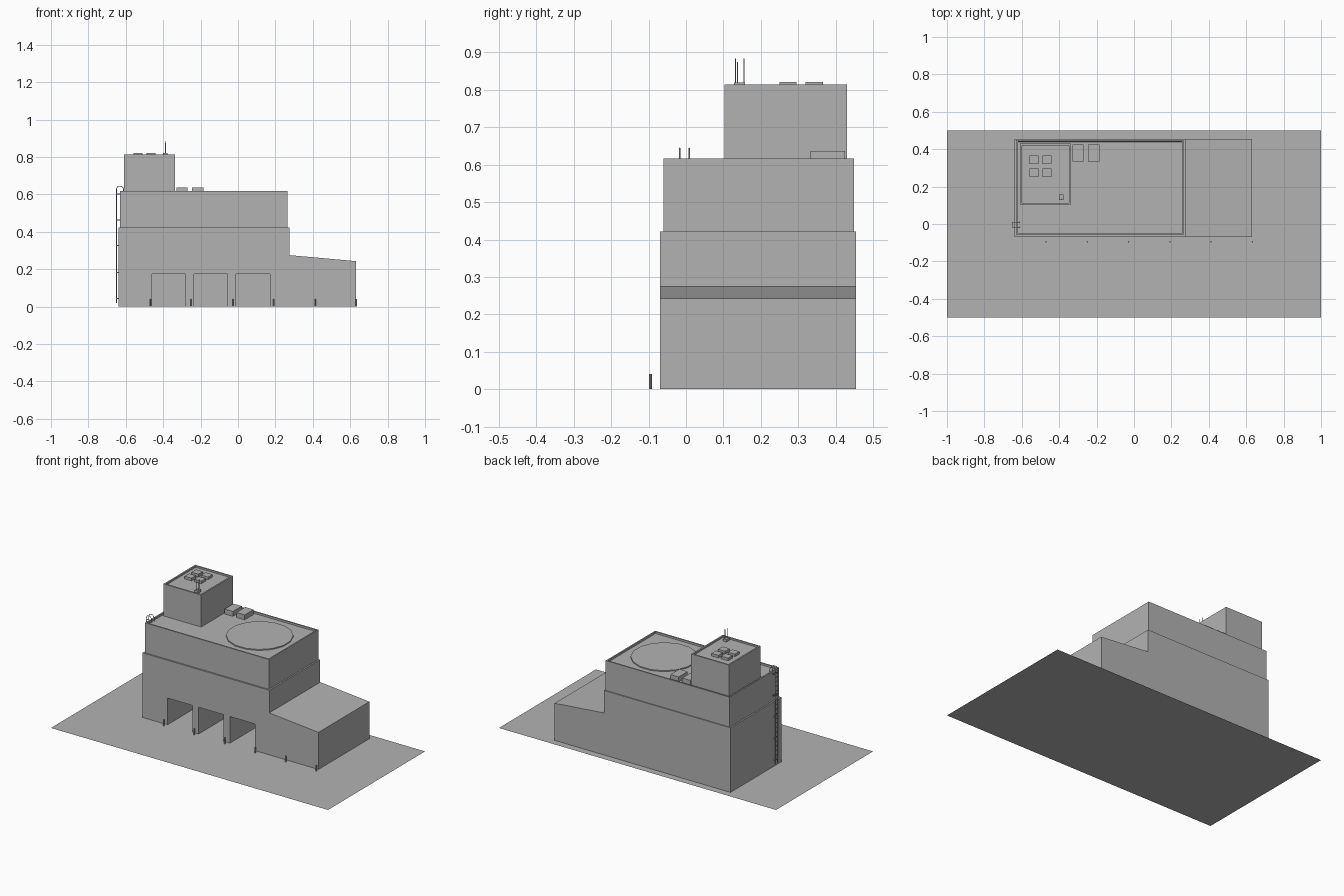
import bpy, bmesh, math
from mathutils import Vector

cube = bpy.data.objects.get("Cube")
if cube:
    bpy.data.objects.remove(cube, do_unlink=True)

grey = bpy.data.materials.new("plain grey")
grey.use_nodes = True
COLOUR = (0.45, 0.45, 0.45, 1)
grey.diffuse_color = COLOUR
grey.node_tree.nodes["Principled BSDF"].inputs["Base Color"].default_value = COLOUR


def finish(bm, name):
    bmesh.ops.recalc_face_normals(bm, faces=bm.faces)
    mesh = bpy.data.meshes.new(name)
    bm.to_mesh(mesh)
    bm.free()
    mesh.materials.append(grey)
    obj = bpy.data.objects.new(name, mesh)
    bpy.context.collection.objects.link(obj)
    return obj


def box(name, low, high, rim=0, sink=0):
    """Box between two corners, with an optional parapet around a sunken roof."""
    bm = bmesh.new()
    bmesh.ops.create_cube(bm, size=1)
    low, high = Vector(low), Vector(high)
    for v in bm.verts:
        v.co = (low + high) / 2 + v.co * (high - low)
    if rim:
        bm.normal_update()
        top = max(bm.faces, key=lambda f: f.calc_center_median().z)
        for thickness, drop in ((rim, 0), (0.0001, sink)):
            bmesh.ops.inset_region(bm, faces=[top], thickness=thickness)
            for v in top.verts:
                v.co.z -= drop
    return finish(bm, name)


def cylinder(name, x, y, z0, z1, radius, sides=8, turn=0):
    bm = bmesh.new()
    bmesh.ops.create_cone(bm, cap_ends=True, segments=sides,
                          radius1=radius, radius2=radius, depth=z1 - z0)
    c, s = math.cos(turn), math.sin(turn)
    for v in bm.verts:
        px, py, pz = v.co
        v.co = (x + c * px - s * py, y + s * px + c * py, (z0 + z1) / 2 + pz)
    return finish(bm, name)


# Ground
bm = bmesh.new()
bmesh.ops.create_grid(bm, x_segments=1, y_segments=1, size=1)
for v in bm.verts:
    v.co.y *= 0.5
finish(bm, "ground")

# Main block with the sloping side wing
profile = [(-0.64, 0.001), (0.63, 0.001), (0.63, 0.243), (0.275, 0.275),
           (0.275, 0.422), (-0.64, 0.422)]
bm = bmesh.new()
face = bm.faces.new([bm.verts.new((x, -0.07, z)) for x, z in profile])
moved = bmesh.ops.extrude_face_region(bm, geom=[face])["geom"]
for v in moved:
    if isinstance(v, bmesh.types.BMVert):
        v.co.y = 0.455
main_block = finish(bm, "main_block")

# Three open bays cut into the front
for x in (-0.46, -0.235, -0.01):
    cutter = box("bay_cutter", (x, -0.2, -0.1), (x + 0.18, 0.33, 0.175))
    cutter.hide_render = True
    cut = main_block.modifiers.new("bay", "BOOLEAN")
    cut.operation, cut.solver, cut.object = "DIFFERENCE", "EXACT", cutter
    bpy.context.view_layer.objects.active = main_block
    bpy.ops.object.modifier_apply(modifier=cut.name)
    bpy.data.objects.remove(cutter, do_unlink=True)

# Upper storey and tower with parapets
box("upper_storey", (-0.63, -0.06, 0.42), (0.265, 0.449, 0.617), 0.013, 0.012)
box("tower", (-0.61, 0.103, 0.6), (-0.338, 0.43, 0.814), 0.014, 0.01)

# Round roof pad with a short tail on its left
cylinder("roof_pad", 0.02, 0.195, 0.604, 0.612, 0.199, 16, math.pi / 16)

# Roof units and tower vents
for i, x in enumerate((-0.33, -0.245)):
    box(f"roof_unit_{i + 1}", (x, 0.333, 0.604), (x + 0.06, 0.425, 0.637))
for x in (-0.56, -0.49):
    for y in (0.25, 0.32):
        box("tower_vent", (x, y, 0.803), (x + 0.05, y + 0.046, 0.821))

# Antennas on the tower
for i, (x, y, top) in enumerate(((-0.39, 0.132, 0.884), (-0.385, 0.138, 0.875),
                                 (-0.39, 0.155, 0.884))):
    cylinder(f"antenna_{i + 1}", x, y, 0.803, top, 0.0015, 6)
box("antenna_foot", (-0.402, 0.128, 0.803), (-0.378, 0.158, 0.82))

# Bollards along the front
for i in range(6):
    cylinder("bollard", -0.47 + i * 0.2205, -0.095, 0.001, 0.04, 0.004, 8)

# Ladder on the right wall, its rails hooked over the parapet
for y in (-0.017, 0.009):
    curve = bpy.data.curves.new("ladder_rail", "CURVE")
    curve.dimensions = "3D"
    curve.bevel_depth, curve.bevel_resolution = 0.002, 1
    path = [(-0.65, 0.02), (-0.65, 0.63), (-0.642, 0.644), (-0.622, 0.644),
            (-0.612, 0.63), (-0.612, 0.605)]
    spline = curve.splines.new("POLY")
    spline.points.add(len(path) - 1)
    for point, (x, z) in zip(spline.points, path):
        point.co = (x, y, z, 1)
    curve.materials.append(grey)
    rail = bpy.data.objects.new("ladder_rail", curve)
    bpy.context.collection.objects.link(rail)
    for z in (0.04, 0.18, 0.325, 0.46, 0.6):
        box("ladder_bracket", (-0.651, y - 0.002, z), (-0.628, y + 0.002, z + 0.005))
for i in range(20):
    z = 0.04 + i * 0.03
    box("ladder_rung", (-0.651, -0.017, z), (-0.649, 0.009, z + 0.003))
